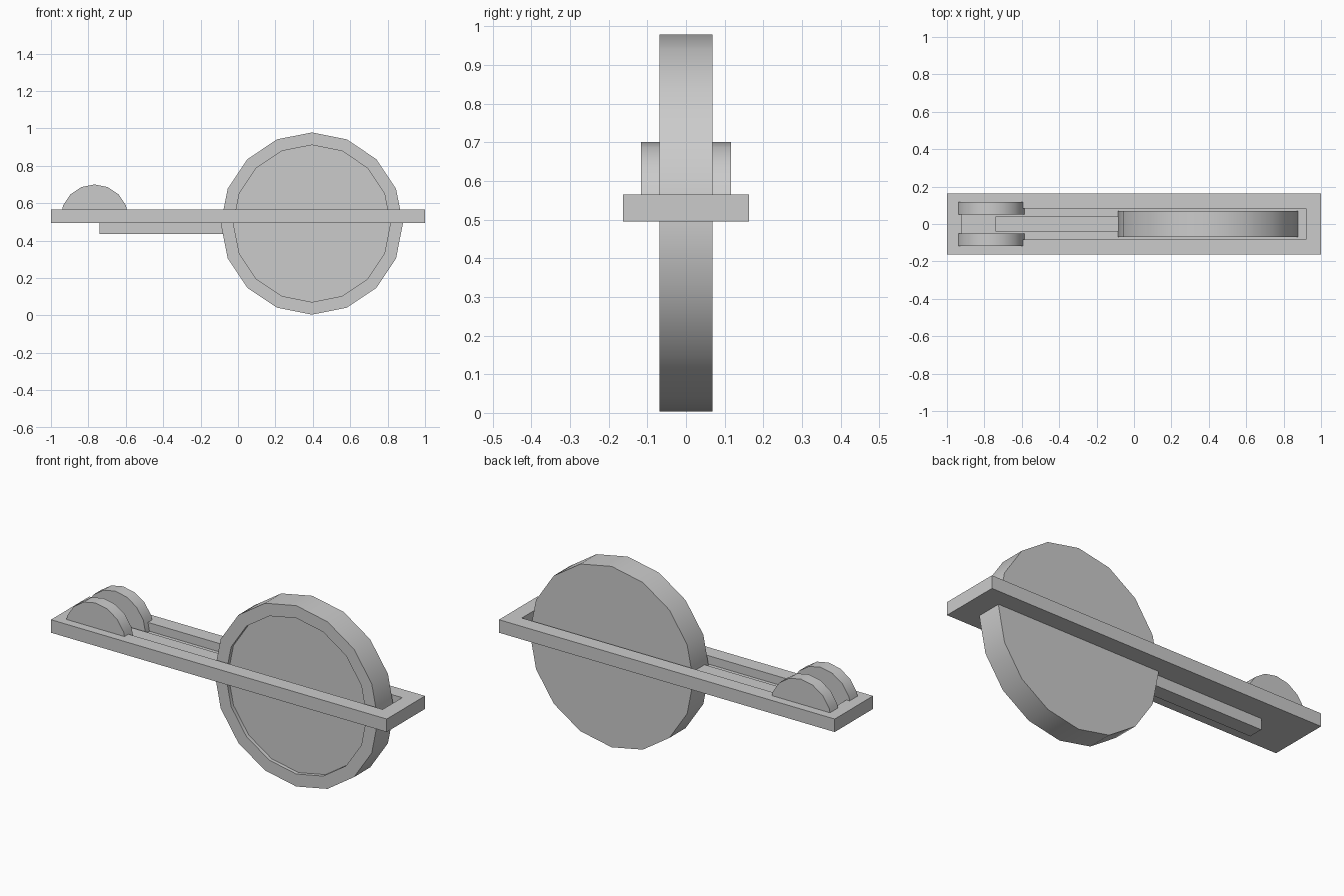
import bpy, bmesh, math

if "Cube" in bpy.data.objects:
    bpy.data.objects.remove(bpy.data.objects["Cube"])


def make_object(name, bm, smooth=False):
    bmesh.ops.recalc_face_normals(bm, faces=bm.faces)
    mesh = bpy.data.meshes.new(name)
    bm.to_mesh(mesh)
    bm.free()
    obj = bpy.data.objects.new(name, mesh)
    bpy.context.collection.objects.link(obj)
    if smooth:
        bpy.context.view_layer.objects.active = obj
        obj.select_set(True)
        bpy.ops.object.shade_smooth_by_angle(angle=math.radians(30))
        obj.select_set(False)
    return obj


def box(bm, x0, x1, y, z0, z1):
    # box symmetric about y = 0
    verts = bmesh.ops.create_cube(bm, size=1)["verts"]
    for v in verts:
        v.co = ((x0 + x1) / 2 + v.co.x * (x1 - x0), v.co.y * 2 * y,
                (z0 + z1) / 2 + v.co.z * (z1 - z0))


def disc(bm, cx, cz, r, y0, y1, start, end, segments, closed):
    # extruded polygon with its axis along y
    n = segments if closed else segments + 1
    angles = [start + (end - start) * i / segments for i in range(n)]
    front = bm.faces.new([bm.verts.new((cx + r * math.cos(a), y0, cz + r * math.sin(a)))
                          for a in angles])
    ext = bmesh.ops.extrude_face_region(bm, geom=[front], use_keep_orig=True)
    for v in ext["geom"]:
        if isinstance(v, bmesh.types.BMVert):
            v.co.y = y1
    return front


# Long tray with a shallow recess
bm = bmesh.new()
box(bm, -1, 1, 0.163, 0.495, 0.565)
bm.normal_update()
top = max(bm.faces, key=lambda f: f.calc_center_median().z)
bmesh.ops.inset_region(bm, faces=[top], thickness=0.08, use_even_offset=True)
for v in top.verts:
    v.co.x = math.copysign(0.92, v.co.x)
ext = bmesh.ops.extrude_discrete_faces(bm, faces=[top])
bmesh.ops.translate(bm, verts=ext["faces"][0].verts, vec=(0, 0, -0.045))
make_object("tray", bm)

# Narrow bar running under the tray to the wheel
bm = bmesh.new()
box(bm, -0.74, 0.0, 0.04, 0.435, 0.535)
make_object("bar", bm)

# Large sixteen-sided wheel, front face recessed inside a rim
bm = bmesh.new()
front = disc(bm, 0.395, 0.491, 0.487, -0.069, 0.069, 0, math.tau, 16, True)
bm.normal_update()
bmesh.ops.inset_region(bm, faces=[front], thickness=0.066, use_even_offset=True)
ext = bmesh.ops.extrude_discrete_faces(bm, faces=[front])
bmesh.ops.translate(bm, verts=ext["faces"][0].verts, vec=(0, 0.02, 0))
make_object("wheel", bm, True)

# Pair of small half discs at the other end
for side, label in ((-1, "front"), (1, "back")):
    bm = bmesh.new()
    disc(bm, -0.767, 0.518, 0.182, side * 0.05, side * 0.117, 0, math.pi, 8, False)
    make_object("half_disc_" + label, bm, True)
